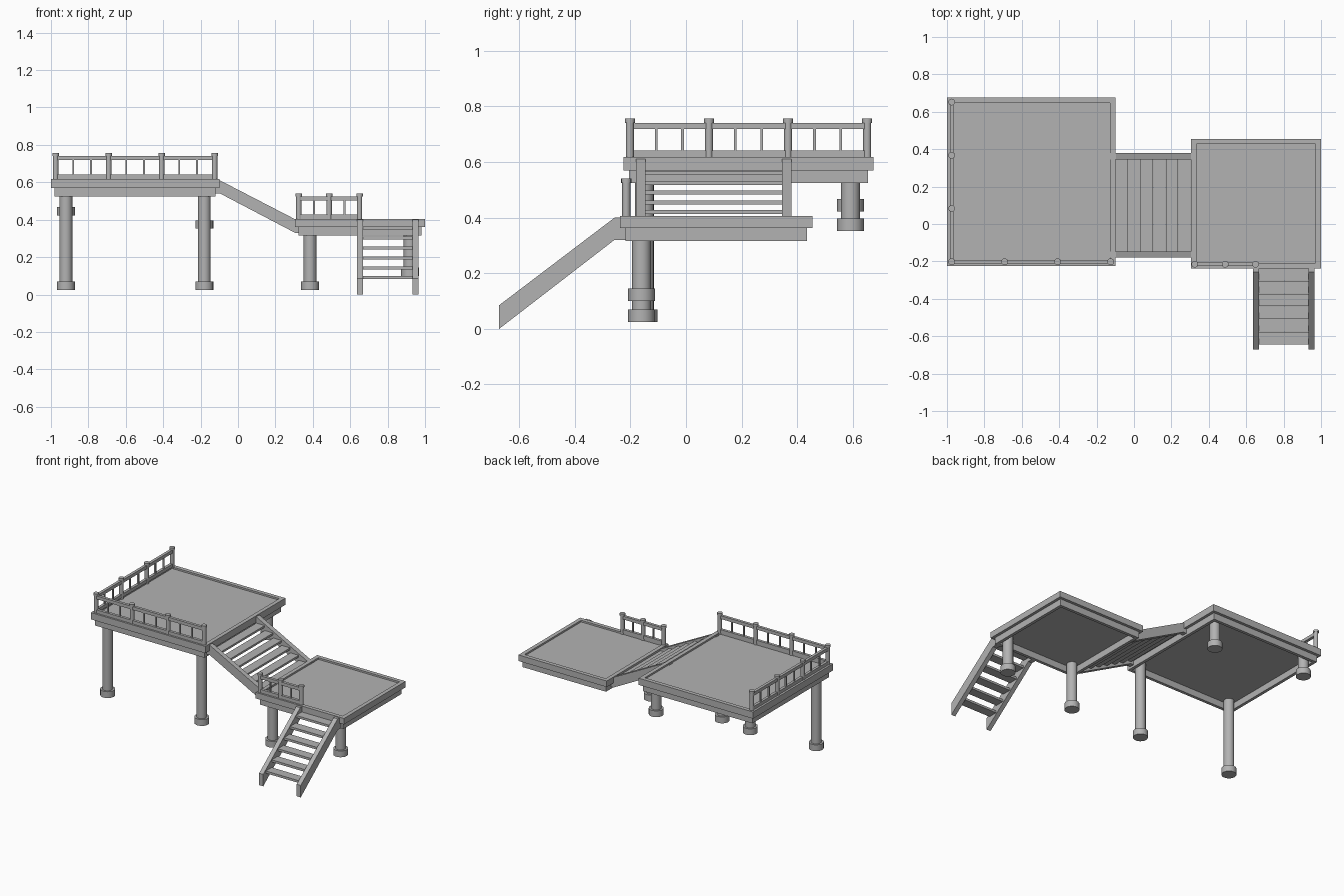
import bpy
import bmesh
from math import radians
from mathutils import Vector

cube = bpy.data.objects.get("Cube")
if cube:
    bpy.data.objects.remove(cube, do_unlink=True)

grey = bpy.data.materials.new("weathered grey")
grey.use_nodes = True
COLOUR = (0.45, 0.45, 0.45, 1)
grey.diffuse_color = COLOUR
grey.node_tree.nodes["Principled BSDF"].inputs["Base Color"].default_value = COLOUR


def finish(name, bm, smooth=False):
    bmesh.ops.recalc_face_normals(bm, faces=bm.faces[:])
    mesh = bpy.data.meshes.new(name)
    bm.to_mesh(mesh)
    bm.free()
    mesh.materials.append(grey)
    obj = bpy.data.objects.new(name, mesh)
    bpy.context.collection.objects.link(obj)
    if smooth:
        bpy.ops.object.select_all(action="DESELECT")
        obj.select_set(True)
        bpy.context.view_layer.objects.active = obj
        bpy.ops.object.shade_smooth_by_angle(angle=radians(35))
    return obj


def add_box(bm, lo, hi):
    lo, hi = Vector(lo), Vector(hi)
    verts = bmesh.ops.create_cube(bm, size=1)["verts"]
    for v in verts:
        v.co = (lo + hi) / 2 + v.co * (hi - lo)


def add_cylinder(bm, x, y, z0, z1, r, sides=20):
    made = bmesh.ops.create_cone(bm, cap_ends=True, segments=sides,
                                 radius1=r, radius2=r, depth=z1 - z0)
    bmesh.ops.translate(bm, verts=made["verts"], vec=(x, y, (z0 + z1) / 2))


def inset(bm, face, thickness=0.0, depth=0.0):
    bmesh.ops.inset_individual(bm, faces=[face], thickness=thickness, depth=depth)


def deck(name, lo, hi):
    """Slab with a raised rim on top and a hollow skirt frame below."""
    bm = bmesh.new()
    add_box(bm, lo, hi)
    bm.normal_update()
    top = max(bm.faces, key=lambda f: f.normal.z)
    bottom = min(bm.faces, key=lambda f: f.normal.z)
    inset(bm, top, thickness=0.04)
    inset(bm, top, depth=-0.012)
    inset(bm, bottom, thickness=0.028)
    inset(bm, bottom, depth=0.046)
    inset(bm, bottom, thickness=0.03)
    inset(bm, bottom, depth=-0.046)
    finish(name, bm)


def leg(name, x, y, foot, top):
    bm = bmesh.new()
    add_cylinder(bm, x, y, foot + 0.045, top, 0.034)
    add_cylinder(bm, x, y, foot, foot + 0.045, 0.048)
    finish(name, bm, smooth=True)


def railing(name, start, end, z, height, bays, balusters):
    """Round capped posts, two rails and thin balusters along one axis."""
    a, b = Vector(start), Vector(end)
    posts = bmesh.new()
    for i in range(bays + 1):
        p = a.lerp(b, i / bays)
        add_cylinder(posts, p.x, p.y, z - 0.01, z + height - 0.015, 0.0145, 14)
        add_cylinder(posts, p.x, p.y, z + height - 0.015, z + height, 0.018, 14)
    finish(name + "_posts", posts, smooth=True)

    bars = bmesh.new()
    half = Vector((0.01, 0.01))
    along = (b - a).normalized() * 0.01
    low, high = a - half + along, b + half - along
    for z0, z1 in ((z, z + 0.024), (z + height - 0.038, z + height - 0.015)):
        add_box(bars, (*low, z0), (*high, z1))
    n = bays * (balusters + 1)
    for i in range(n):
        if i % (balusters + 1):
            p = a.lerp(b, i / n)
            add_box(bars, (p.x - 0.005, p.y - 0.005, z + 0.02),
                    (p.x + 0.005, p.y + 0.005, z + height - 0.03))
    finish(name + "_rails", bars)


def stringer(name, profile, axis, lo, hi):
    """Sloping side board: profile of (run, z) points, extruded across."""
    def place(run, z, across):
        return (run, across, z) if axis == "x" else (across, run, z)
    bm = bmesh.new()
    face = bm.faces.new([bm.verts.new(place(r, z, lo)) for r, z in profile])
    moved = bmesh.ops.extrude_face_region(bm, geom=[face], use_keep_orig=True)
    verts = [g for g in moved["geom"] if isinstance(g, bmesh.types.BMVert)]
    bmesh.ops.translate(bm, verts=verts,
                        vec=Vector(place(0, 0, hi - lo)))
    finish(name, bm)


# Decks
deck("upper_deck", (-1.0, -0.225, 0.57), (-0.10, 0.675, 0.618))
deck("lower_deck", (0.305, -0.238, 0.362), (1.0, 0.455, 0.405))

# Legs, with feet at different ground heights
leg("upper_leg_front_right", -0.92, -0.15, 0.025, 0.575)
leg("upper_leg_front_left", -0.18, -0.15, 0.025, 0.575)
leg("upper_leg_back_right", -0.92, 0.592, 0.422, 0.575)
leg("upper_leg_back_left", -0.18, 0.592, 0.352, 0.575)
leg("lower_leg_right", 0.385, -0.16, 0.025, 0.365)
leg("lower_leg_left", 0.92, -0.16, 0.10, 0.365)

# Railings
railing("upper_front_railing", (-0.975, -0.202), (-0.125, -0.202), 0.618, 0.138, 3, 2)
railing("upper_side_railing", (-0.975, -0.202), (-0.975, 0.652), 0.618, 0.138, 3, 2)
railing("lower_front_railing", (0.325, -0.215), (0.65, -0.215), 0.405, 0.135, 2, 1)

# Stairs between the decks
middle = [(-0.135, 0.61), (-0.096, 0.61), (0.31, 0.40), (0.335, 0.40),
          (0.335, 0.33), (0.305, 0.33), (-0.096, 0.54), (-0.135, 0.54)]
for side, lo, hi in (("front", -0.18, -0.146), ("back", 0.345, 0.38)):
    stringer("middle_stringer_" + side, middle, "x", lo, hi)
bm = bmesh.new()
for i in range(6):
    x, z = -0.065 + 0.067 * i, 0.56 - 0.035 * i
    add_box(bm, (x - 0.033, -0.15, z - 0.007), (x + 0.033, 0.35, z + 0.007))
finish("middle_treads", bm)

# Stairs down to the ground
front = [(-0.215, 0.40), (-0.257, 0.40), (-0.672, 0.085), (-0.672, 0.0),
         (-0.257, 0.32), (-0.215, 0.32)]
for side, lo, hi in (("right", 0.637, 0.669), ("left", 0.932, 0.964)):
    stringer("front_stringer_" + side, front, "y", lo, hi)
bm = bmesh.new()
for i in range(6):
    y, z = -0.27 - 0.068 * i, 0.355 - 0.053 * i
    add_box(bm, (0.665, y - 0.033, z - 0.008), (0.936, y + 0.033, z + 0.008))
finish("front_treads", bm)
